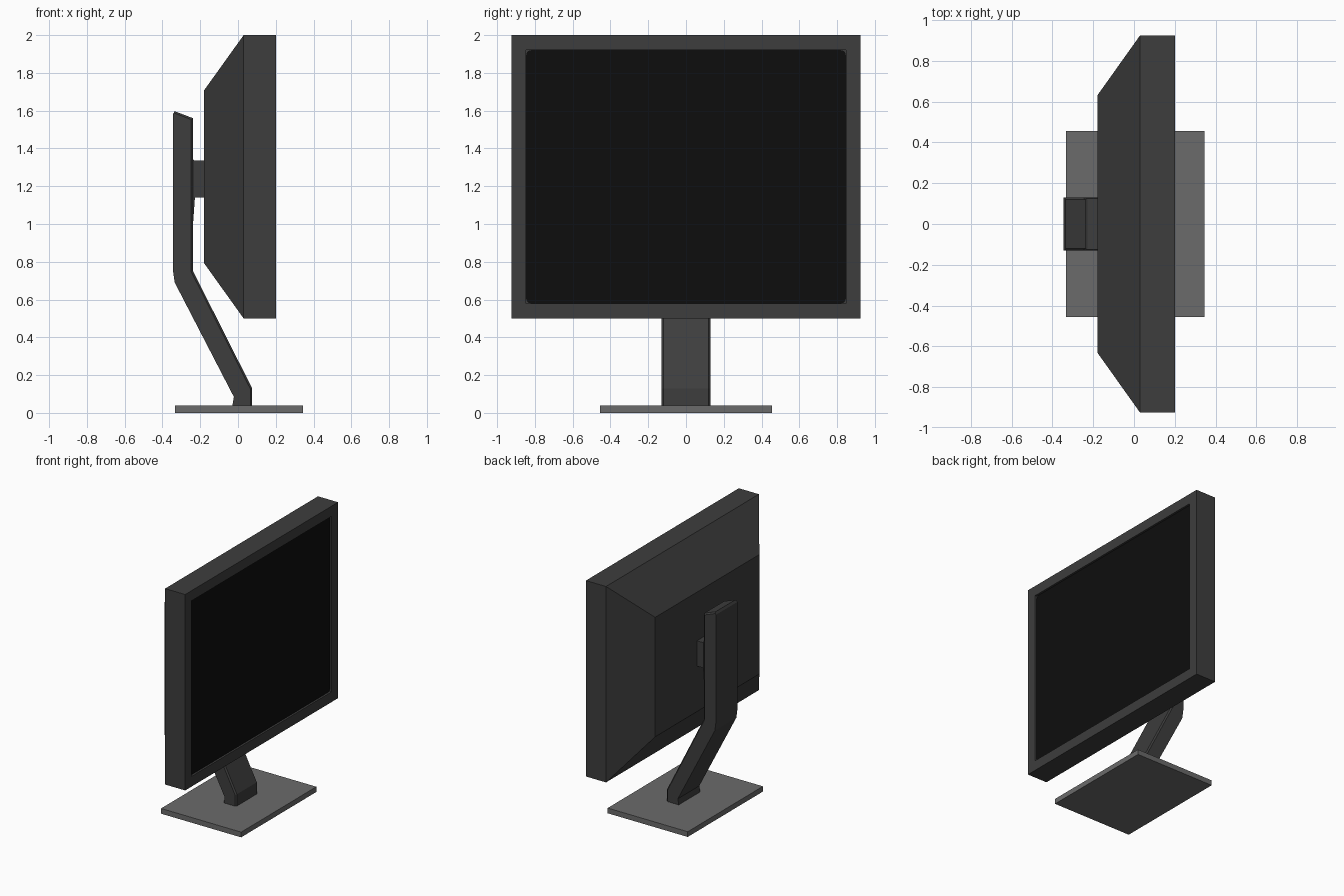
import bpy, bmesh

old = bpy.data.objects.get("Cube")
if old:
    bpy.data.objects.remove(old, do_unlink=True)


def material(name, value):
    m = bpy.data.materials.new(name)
    m.use_nodes = True
    color = (value, value, value, 1)
    m.diffuse_color = color
    m.node_tree.nodes["Principled BSDF"].inputs["Base Color"].default_value = color
    return m


casing = material("dark grey casing", 0.047)
plate = material("mid grey base", 0.145)
glass = material("black screen", 0.004)


def finish(name, bm, mat):
    bmesh.ops.recalc_face_normals(bm, faces=bm.faces)
    mesh = bpy.data.meshes.new(name)
    bm.to_mesh(mesh)
    bm.free()
    mesh.materials.append(mat)
    obj = bpy.data.objects.new(name, mesh)
    bpy.context.collection.objects.link(obj)
    return obj


def loft(name, rings, center_z, mat):
    """Join rectangles given as (x, half width, half height), capping both ends."""
    bm = bmesh.new()
    loops = [[bm.verts.new((x, sy * hy, center_z + sz * hz))
              for sy, sz in ((-1, -1), (1, -1), (1, 1), (-1, 1))]
             for x, hy, hz in rings]
    for a, b in zip(loops, loops[1:]):
        for i in range(4):
            j = (i + 1) % 4
            bm.faces.new((a[i], a[j], b[j], b[i]))
    bm.faces.new(loops[0])
    bm.faces.new(loops[-1])
    return finish(name, bm, mat)


def extrude_profile(profile, half_width):
    """Sweep an x-z outline across the width of the model."""
    bm = bmesh.new()
    face = bm.faces.new([bm.verts.new((x, -half_width, z)) for x, z in profile])
    swept = bmesh.ops.extrude_face_region(bm, geom=[face])["geom"]
    verts = [v for v in swept if isinstance(v, bmesh.types.BMVert)]
    bmesh.ops.translate(bm, verts=verts, vec=(0, 2 * half_width, 0))
    return bm


# Monitor housing: tapered back, straight sides, recessed front opening
loft("monitor_housing", [(-0.18, 0.63, 0.457), (0.03, 0.925, 0.75), (0.2, 0.925, 0.75),
                         (0.2, 0.848, 0.672), (0.183, 0.848, 0.672)], 1.25, casing)

# Screen with small rounded corners
screen = loft("screen", [(0.18, 0.846, 0.67), (0.187, 0.846, 0.67)], 1.25, glass)
bm = bmesh.new()
bm.from_mesh(screen.data)
corners = [e for e in bm.edges if abs(e.verts[0].co.x - e.verts[1].co.x) > 0.001]
bmesh.ops.bevel(bm, geom=corners, offset=0.025, segments=3, profile=0.5, affect='EDGES')
bm.to_mesh(screen.data)
bm.free()

# Bent stand arm with chamfered rear edges
outline = [(-0.03, 0.035), (0.075, 0.035), (0.075, 0.13), (-0.238, 0.75),
           (-0.238, 1.56), (-0.335, 1.597), (-0.345, 1.58), (-0.345, 0.76),
           (-0.335, 0.69), (-0.022, 0.085)]
bm = extrude_profile(outline, 0.13)
bm.normal_update()
rear = [e for e in bm.edges
        if abs(e.verts[0].co.y - e.verts[1].co.y) < 0.001
        and any(f.normal.x < -0.3 and abs(f.normal.y) < 0.5 for f in e.link_faces)
        and any(abs(f.normal.y) > 0.9 for f in e.link_faces)]
bmesh.ops.bevel(bm, geom=rear, offset=0.01, segments=1, affect='EDGES')
finish("stand_arm", bm, casing)

# Slider plate and mounting block between arm and monitor
finish("slider_plate", extrude_profile(
    [(-0.245, 1.0), (-0.238, 1.0), (-0.228, 1.14), (-0.228, 1.335), (-0.245, 1.345)],
    0.12), casing)
loft("mounting_block", [(-0.235, 0.125, 0.097), (-0.175, 0.125, 0.097)], 1.238, casing)

# Flat base
loft("base_plate", [(-0.333, 0.455, 0.02), (0.345, 0.455, 0.02)], 0.02, plate)
